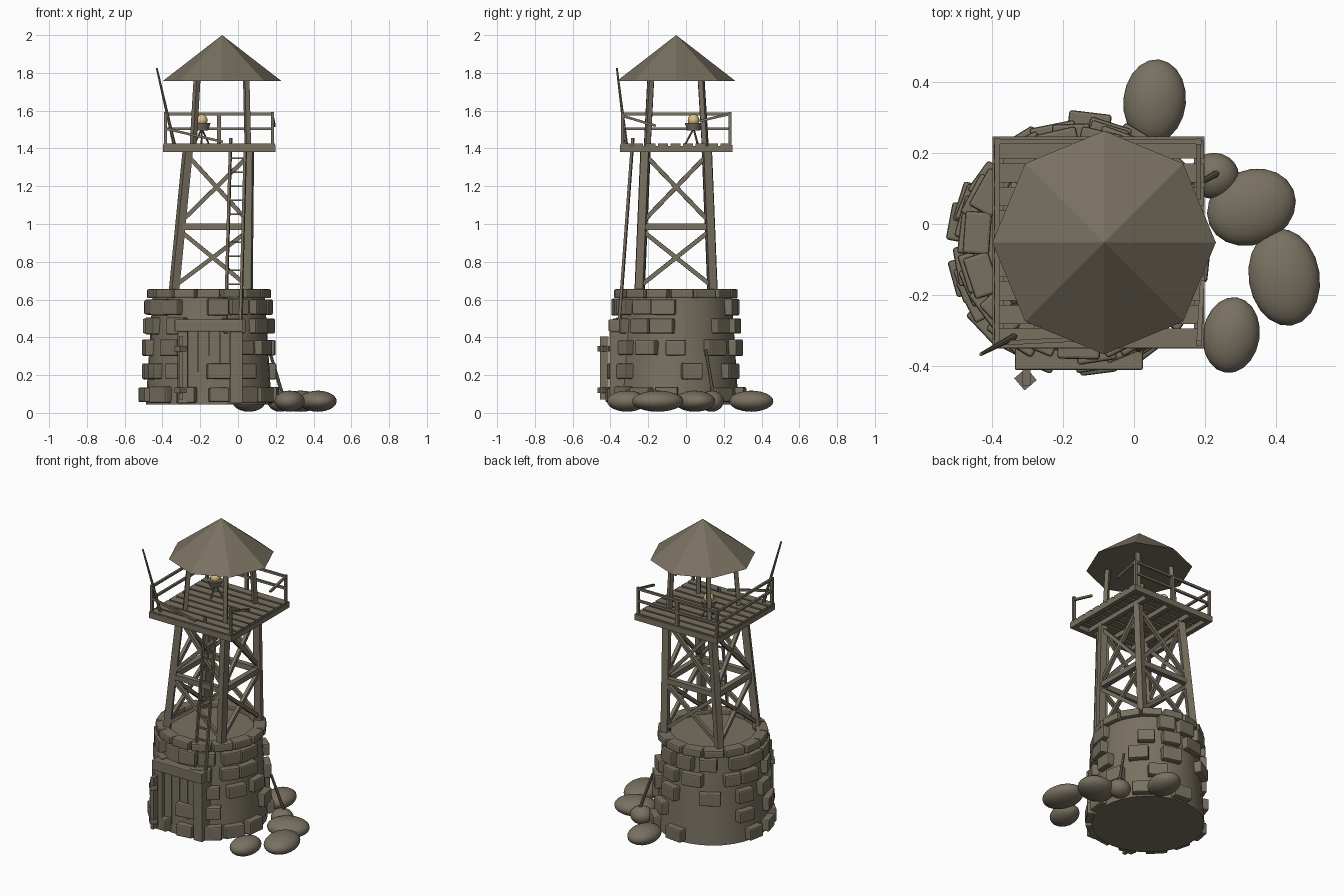
import bpy, bmesh, math, random
from mathutils import Vector, Matrix

if "Cube" in bpy.data.objects:
    bpy.data.objects.remove(bpy.data.objects["Cube"])

random.seed(4)

def material(name, rgb):
    m = bpy.data.materials.new(name)
    m.diffuse_color = (*rgb, 1)
    m.use_nodes = True
    m.node_tree.nodes["Principled BSDF"].inputs["Base Color"].default_value = m.diffuse_color
    return m

BROWN = material("weathered brown", (0.19, 0.165, 0.12))
GLOW = material("lamp yellow", (0.70, 0.54, 0.25))

def finish(bm, name, mat=BROWN, smooth=False, bevel=0):
    bmesh.ops.recalc_face_normals(bm, faces=bm.faces)
    me = bpy.data.meshes.new(name)
    bm.to_mesh(me)
    bm.free()
    me.materials.append(mat)
    ob = bpy.data.objects.new(name, me)
    bpy.context.collection.objects.link(ob)
    if bevel:
        mod = ob.modifiers.new("bevel", 'BEVEL')
        mod.width, mod.segments = bevel, 2
    if smooth:
        bpy.ops.object.select_all(action='DESELECT')
        ob.select_set(True)
        bpy.context.view_layer.objects.active = ob
        bpy.ops.object.shade_smooth_by_angle(angle=math.radians(40))
    return ob

def box(bm, c, s, rot=None):
    m = Matrix.Translation(c) @ (rot or Matrix()) @ Matrix.Diagonal((*s, 1))
    bmesh.ops.create_cube(bm, size=1, matrix=m)

def span(bm, x0, x1, y0, y1, z0, z1):
    box(bm, ((x0+x1)/2, (y0+y1)/2, (z0+z1)/2), (x1-x0, y1-y0, z1-z0))

def beam(bm, a, b, w, h=None):
    a, b = Vector(a), Vector(b)
    rot = (b-a).to_track_quat('Z', 'Y').to_matrix().to_4x4()
    box(bm, (a+b)/2, (w, h or w, (b-a).length), rot)

def rod(bm, a, b, r0, r1, n=8):
    a, b = Vector(a), Vector(b)
    rot = (b-a).to_track_quat('Z', 'Y').to_matrix().to_4x4()
    bmesh.ops.create_cone(bm, cap_ends=True, segments=n, radius1=r0, radius2=r1,
                          depth=(b-a).length, matrix=Matrix.Translation((a+b)/2) @ rot)

CX, CY = -0.155, -0.055

# round stone base
bm = bmesh.new()
rod(bm, (CX, CY, 0.045), (CX, CY, 0.63), 0.333, 0.297, 32)
finish(bm, "base_wall", smooth=True)

# protruding stones, one list of angles per course
def stone(bm, deg, z, r, w, h, d=0.07):
    a = math.radians(deg)
    box(bm, (CX + r*math.cos(a), CY + r*math.sin(a), z), (d, w, h),
        Matrix.Rotation(a + random.uniform(-.05, .05), 4, 'Z'))

courses = [
    (0.095, 0.335, (170, 196, 222, 250, 279, 305, 328, 352, 45, 85)),
    (0.22, 0.325, (160, 208, 240, 279, 305, 15, 200, 60)),
    (0.345, 0.317, (122, 160, 191, 232, 305, 332, 0, 40, 75)),
    (0.46, 0.309, (202, 238, 294, 325, 347, 48, 75, 103, 146, 167)),
    (0.56, 0.302, (327, 300, 279, 232, 195, 155, 120, 94, 70, 348, 215, 175)),
]
bm = bmesh.new()
for z, r, angles in courses:
    for deg in angles:
        stone(bm, deg, z, r, random.uniform(.10, .13), random.uniform(.075, .09))
finish(bm, "wall_stones", bevel=0.008)

bm = bmesh.new()
for i in range(15):
    stone(bm, i*24 + 6, 0.631, 0.287, 0.12, 0.048, 0.075)
finish(bm, "coping_stones", bevel=0.008)

# doorway: lintel, jambs, plank panel, ajar narrow leaf
bm = bmesh.new()
span(bm, -0.335, 0.025, -0.41, -0.30, 0.43, 0.495)
span(bm, -0.04, 0.025, -0.405, -0.28, 0.05, 0.43)
span(bm, -0.32, -0.265, -0.405, -0.26, 0.05, 0.43)
finish(bm, "door_frame", bevel=0.005)
bm = bmesh.new()
for i in range(4):
    x = -0.265 + i*0.0565
    span(bm, x, x+0.053, -0.38, -0.34, 0.05, 0.43)
finish(bm, "door_planks")
bm = bmesh.new()
beam(bm, (-0.302, -0.432, 0.07), (-0.302, -0.432, 0.405), 0.022, 0.045)
for z in (0.12, 0.34):
    box(bm, (-0.305, -0.436, z), (0.045, 0.045, 0.03), Matrix.Rotation(.7, 4, 'Z'))
finish(bm, "open_door_edge")

# leaning legs with cross braces
def leg(ix, iy, z):
    t = (z - 0.655) / 0.745
    x = (-0.338 + .073*t, 0.053 + .007*t)[ix]
    y = (-0.245 + .031*t, 0.140 - .03*t)[iy]
    return Vector((x, y, z))

corners = [(0, 0), (1, 0), (1, 1), (0, 1)]
bm = bmesh.new()
for c in corners:
    beam(bm, leg(*c, 0.61), leg(*c, 1.39), 0.042)
finish(bm, "tower_legs")
bm = bmesh.new()
mid = bmesh.new()
for i in range(4):
    a, b = corners[i], corners[(i+1) % 4]
    beam(mid, leg(*a, 0.985), leg(*b, 0.985), 0.034)
    for lo, hi in ((0.67, 0.965), (1.01, 1.365)):
        beam(bm, leg(*a, lo), leg(*b, hi), 0.022)
        beam(bm, leg(*b, lo), leg(*a, hi), 0.022)
finish(bm, "cross_braces")
finish(mid, "middle_beams")

# platform
X0, X1, Y0, Y1 = -0.397, 0.198, -0.35, 0.246
bm = bmesh.new()
for y in (Y0, Y1-.03):
    span(bm, X0, X1, y, y+.03, 1.38, 1.418)
for x in (X0, -0.28, -0.115, 0.05, X1-.03):
    span(bm, x, x+.03, Y0+.03, Y1-.03, 1.38, 1.412)
finish(bm, "platform_frame")
bm = bmesh.new()
for i in range(9):
    y = Y0 + i*0.0663
    span(bm, X0+.003, X1-.003, y+.003, y+.056, 1.41, 1.425)
finish(bm, "platform_planks")

# railing, intact at back and left, broken at right and front
rx, ry = (-0.385, 0.182), (-0.335, 0.232)
bm = bmesh.new()
for x in rx:
    for y in ry:
        span(bm, x-.008, x+.008, y-.008, y+.008, 1.415, 1.592)
span(bm, -0.11, -0.09, ry[1]-.008, ry[1]+.008, 1.415, 1.585)
for z in (1.505, 1.582):
    beam(bm, (rx[0], ry[1], z), (rx[1], ry[1], z), 0.014)
    beam(bm, (rx[0], ry[0], z), (rx[0], ry[1], z), 0.014)
beam(bm, (rx[1], -0.335, 1.572), (rx[1]+.01, -0.16, 1.52), 0.013)
beam(bm, (rx[1], 0.232, 1.582), (rx[1], 0.07, 1.545), 0.013)
beam(bm, (rx[0], -0.335, 1.505), (-0.08, -0.32, 1.435), 0.013)
finish(bm, "railing")

# roof posts and eight-sided roof
bm = bmesh.new()
for xb, xt in ((-0.238, -0.215), (0.052, 0.043)):
    for yb, yt in ((-0.205, -0.185), (0.102, 0.078)):
        beam(bm, (xb, yb, 1.41), (xt, yt, 1.80), 0.026)
finish(bm, "roof_posts")
bm = bmesh.new()
bmesh.ops.create_cone(bm, cap_ends=True, segments=8, radius1=0.314, radius2=0, depth=0.243,
                      matrix=Matrix.Translation((-0.084, -0.052, 1.8785)))
finish(bm, "roof")

# ladder resting on the lintel
def ladder(x, t):
    return (x + .026*t, -0.352 + .07*t, 0.495 + .95*t)

bm = bmesh.new()
beam(bm, ladder(-0.065, 0), ladder(-0.065, 1.01), 0.014)
beam(bm, ladder(0.014, 0), ladder(0.014, 0.95), 0.014)
for i in range(12):
    if i != 6:
        t = 0.04 + i*0.078
        beam(bm, ladder(-0.065, t), ladder(0.014, t), 0.01)
finish(bm, "ladder")

# leaning pole at the platform corner, and stick against the wall
bm = bmesh.new()
rod(bm, (-0.335, -0.315, 1.41), (-0.43, -0.366, 1.825), 0.010, 0.005)
finish(bm, "leaning_pole")
bm = bmesh.new()
rod(bm, (0.243, 0.148, 0.07), (0.165, 0.105, 0.335), 0.010, 0.008)
finish(bm, "leaning_stick")

# tripod lamp
LX, LY = -0.192, 0.04
bm = bmesh.new()
for k in range(3):
    a = k*2.094 + 0.5
    rod(bm, (LX + .045*math.cos(a), LY + .045*math.sin(a), 1.42), (LX, LY, 1.505), 0.005, 0.005, 6)
rod(bm, (LX, LY, 1.495), (LX, LY, 1.535), 0.034, 0.047, 12)
finish(bm, "lamp_stand", smooth=True)
bm = bmesh.new()
bmesh.ops.create_uvsphere(bm, u_segments=12, v_segments=8, radius=0.031,
                          matrix=Matrix.Translation((LX, LY, 1.55)))
finish(bm, "lamp_bulb", GLOW, smooth=True)

# rounded boulders: x, y, radius x, radius y, turn
rocks = [(.058, .345, .088, .118, -.1), (.33, .047, .128, .105, .4), (.422, -.15, .10, .137, .15),
         (.273, -.312, .08, .107, -.15), (.225, .135, .07, .065, 0)]
for i, (x, y, a, b, turn) in enumerate(rocks):
    bm = bmesh.new()
    m = (Matrix.Translation((x, y, 0.062)) @ Matrix.Rotation(turn, 4, 'Z')
         @ Matrix.Diagonal((a, b, 0.056, 1)))
    bmesh.ops.create_icosphere(bm, subdivisions=3, radius=1, matrix=m)
    finish(bm, f"boulder_{i+1}", smooth=True)
